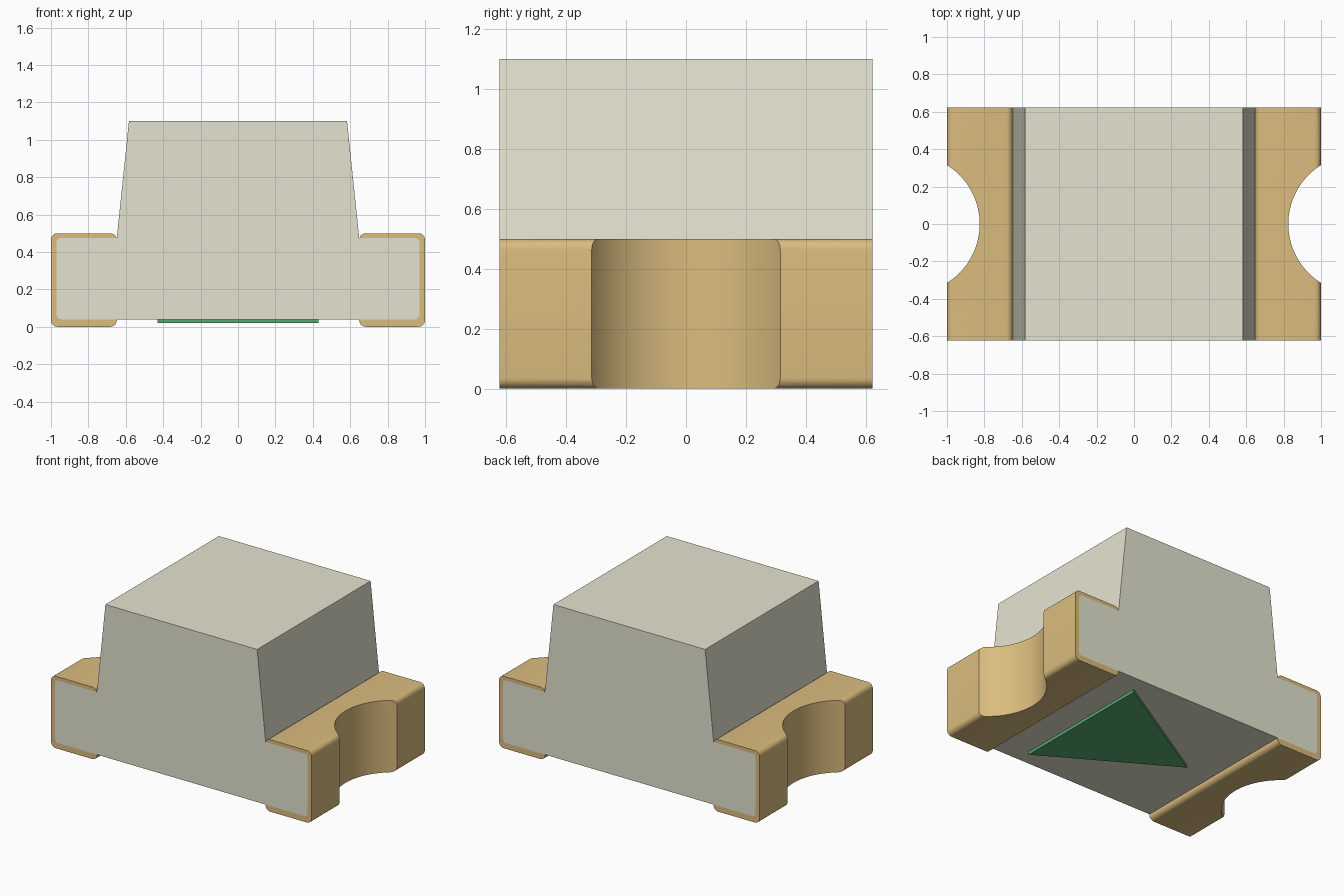
import bpy, bmesh, math

cube = bpy.data.objects.get("Cube")
if cube:
    bpy.data.objects.remove(cube, do_unlink=True)

HALF_Y = 0.6225          # half depth of the part
NOTCH_X, NOTCH_R = 1.196, 0.371   # axis and radius of the end notches
WALL = 0.03              # plating thickness


def material(name, rgb):
    m = bpy.data.materials.new(name)
    m.use_nodes = True
    m.diffuse_color = (*rgb, 1)
    m.node_tree.nodes["Principled BSDF"].inputs["Base Color"].default_value = (*rgb, 1)
    return m


cream = material("cream plastic", (0.78, 0.77, 0.627))
gold = material("gold plating", (0.708, 0.504, 0.211))
green = material("green paint", (0.095, 0.42, 0.167))


def prism(name, points, vec, mat):
    """Extrude a closed planar outline along vec."""
    bm = bmesh.new()
    face = bm.faces.new([bm.verts.new(p) for p in points])
    out = bmesh.ops.extrude_face_region(bm, geom=[face])
    verts = [g for g in out["geom"] if isinstance(g, bmesh.types.BMVert)]
    bmesh.ops.translate(bm, vec=vec, verts=verts)
    bmesh.ops.recalc_face_normals(bm, faces=bm.faces)
    me = bpy.data.meshes.new(name)
    bm.to_mesh(me)
    bm.free()
    ob = bpy.data.objects.new(name, me)
    bpy.context.collection.objects.link(ob)
    me.materials.append(mat)
    return ob


def along_y(name, outline, half, mat):
    return prism(name, [(x, -half, z) for x, z in outline], (0, 2 * half, 0), mat)


def arc(cx, cz, r, start, steps=6):
    """Quarter-circle corner points, counter-clockwise from start degrees."""
    return [(cx + r * math.cos(math.radians(start + 90 * i / steps)),
             cz + r * math.sin(math.radians(start + 90 * i / steps)))
            for i in range(steps + 1)]


def rounded_rect(x0, x1, z0, z1, r):
    return (arc(x1 - r, z0 + r, r, 270) + arc(x1 - r, z1 - r, r, 0)
            + arc(x0 + r, z1 - r, r, 90) + arc(x0 + r, z0 + r, r, 180))


def cylinder(name, side, r):
    pts = [(side * NOTCH_X + r * math.cos(2 * math.pi * i / 96),
            r * math.sin(2 * math.pi * i / 96), -0.2) for i in range(96)]
    ob = prism(name, pts, (0, 0, 1.0), gold)
    ob.hide_render = True
    return ob


def cut(ob, cutter):
    mod = ob.modifiers.new("cut", "BOOLEAN")
    mod.operation = "DIFFERENCE"
    mod.solver = "EXACT"
    mod.object = cutter
    bpy.context.view_layer.objects.active = ob
    bpy.ops.object.modifier_apply(modifier=mod.name)


def smooth(ob):
    bpy.ops.object.select_all(action="DESELECT")
    ob.select_set(True)
    bpy.context.view_layer.objects.active = ob
    bpy.ops.object.shade_smooth_by_angle(angle=math.radians(30))


# Body outline: tapered lens above a base with a rounded tab at each end
half_outline = (arc(0.945, 0.065, 0.025, 270) + arc(0.945, 0.45, 0.025, 0)
                + [(0.648, 0.475), (0.583, 1.10)])
outline = half_outline + [(-x, z) for x, z in reversed(half_outline)]
body = along_y("body", outline, HALF_Y, cream)
hollow = along_y("hollow_cutter", outline, HALF_Y + 0.1, cream)
hollow.hide_render = True
helpers = [hollow]

# Leave room for plating around the notches
for side in (-1, 1):
    wide = cylinder("wide_notch_cutter", side, NOTCH_R + WALL)
    cut(body, wide)
    cut(hollow, wide)
    helpers.append(wide)
smooth(body)

# Gold terminals wrapping the tabs, each with a round notch
for side, label in ((1, "left"), (-1, "right")):
    section = [(side * x, z) for x, z in rounded_rect(0.648, 1.0, 0.0, 0.5, 0.035)]
    terminal = along_y(label + "_terminal", section, HALF_Y, gold)
    notch = cylinder("notch_cutter", side, NOTCH_R)
    cut(terminal, notch)
    cut(terminal, hollow)
    helpers.append(notch)
    smooth(terminal)

for h in helpers:
    bpy.data.objects.remove(h, do_unlink=True)

# Polarity triangle on the underside
prism("polarity_mark", [(0.43, -0.51, 0.02), (0.43, 0.51, 0.02), (-0.43, 0, 0.02)],
      (0, 0, 0.021), green)
